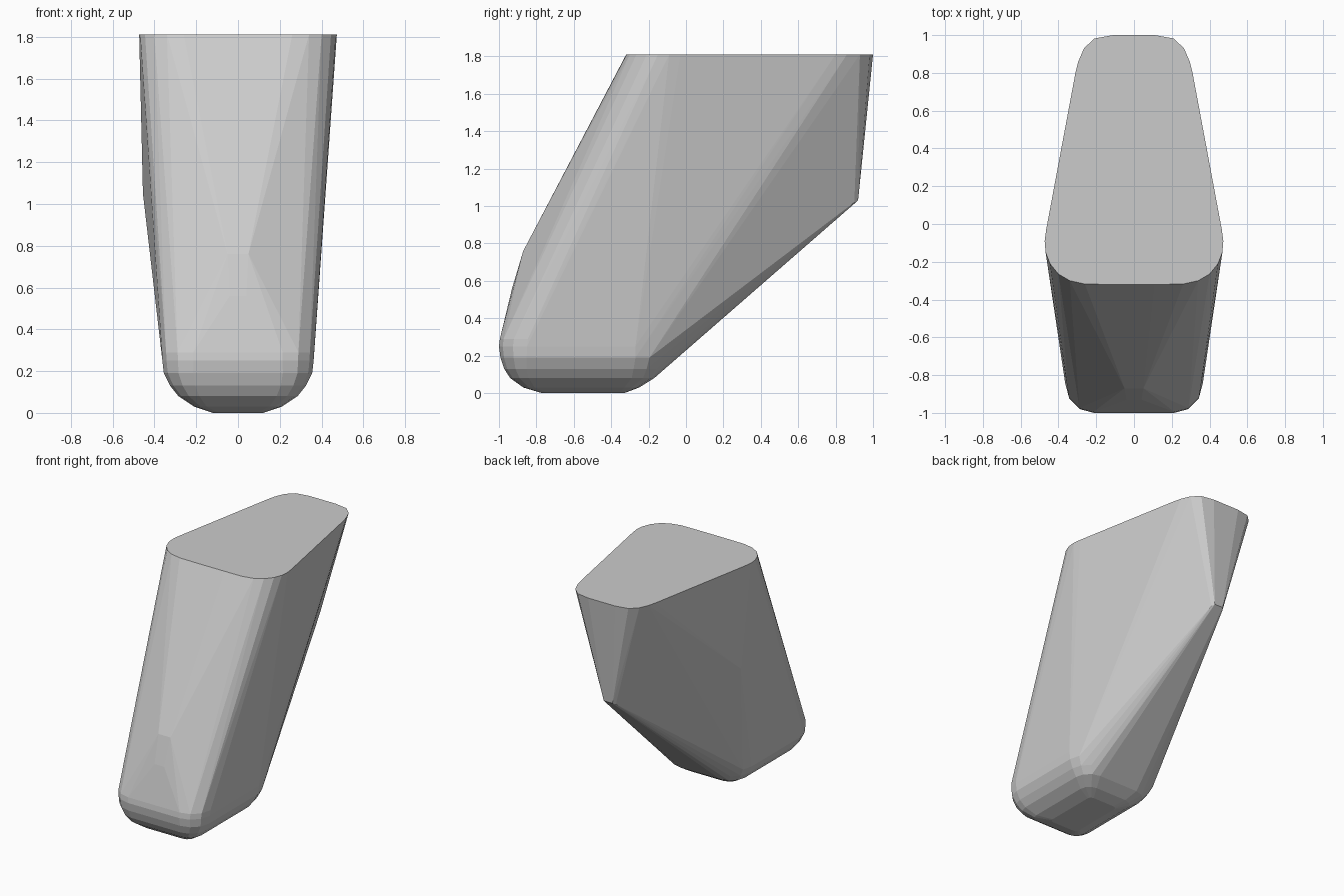
import bpy, bmesh

bm = bmesh.new()

def add(x, y, z):
    bm.verts.new((x, y, z))

def pair(points, z):
    for x, y in points:
        add(x, y, z)
        add(-x, y, z)

# Flat top: tapered outline with rounded corners (right half, mirrored)
pair([(0.11, -0.32), (0.26, -0.318), (0.34, -0.3), (0.40, -0.265), (0.445, -0.21),
      (0.468, -0.15), (0.473, -0.09), (0.465, -0.03), (0.31, 0.80), (0.295, 0.86),
      (0.265, 0.93), (0.21, 0.982), (0.11, 1.0)], 1.81)

# Rounded foot: stacked rings of (z, half width, front y, back y, front radius, back radius)
rings = [(0.0, 0.12, -0.77, -0.33, 0.03, 0.03),
         (0.03, 0.21, -0.87, -0.25, 0.06, 0.08),
         (0.08, 0.285, -0.94, -0.17, 0.10, 0.12),
         (0.13, 0.325, -0.972, -0.14, 0.12, 0.14),
         (0.19, 0.355, -0.992, -0.12, 0.14, 0.15),
         (0.25, 0.362, -1.0, -0.12, 0.15, 0.15),
         (0.29, 0.364, -0.995, -0.12, 0.15, 0.15)]
for z, w, yf, yb, rf, rb in rings:
    for s, c in [(0, 1), (0.5, 0.866), (0.866, 0.5), (1, 0)]:
        pair([(w - rf + rf * s, yf + rf - rf * c),
              (w - rb + rb * s, yb - rb + rb * c)], z)

# Narrow rear tip, front ridge and slight side swell
pair([(0.035, 0.92)], 1.03)
pair([(0.05, 0.90)], 1.02)
pair([(0.05, -0.87)], 0.76)
pair([(0.04, -0.93)], 0.56)
add(-0.455, 0.0, 1.05)

# Wrap everything in one convex shell
hull = bmesh.ops.convex_hull(bm, input=bm.verts[:])
loose = [v for v in bm.verts if not v.link_faces]
bmesh.ops.delete(bm, geom=loose, context='VERTS')
bmesh.ops.dissolve_limit(bm, angle_limit=0.01, verts=bm.verts[:], edges=bm.edges[:])
bmesh.ops.recalc_face_normals(bm, faces=bm.faces[:])

mesh = bpy.data.meshes.new("tapered_block")
bm.to_mesh(mesh)
bm.free()
obj = bpy.data.objects.new("tapered_block", mesh)
bpy.context.collection.objects.link(obj)
